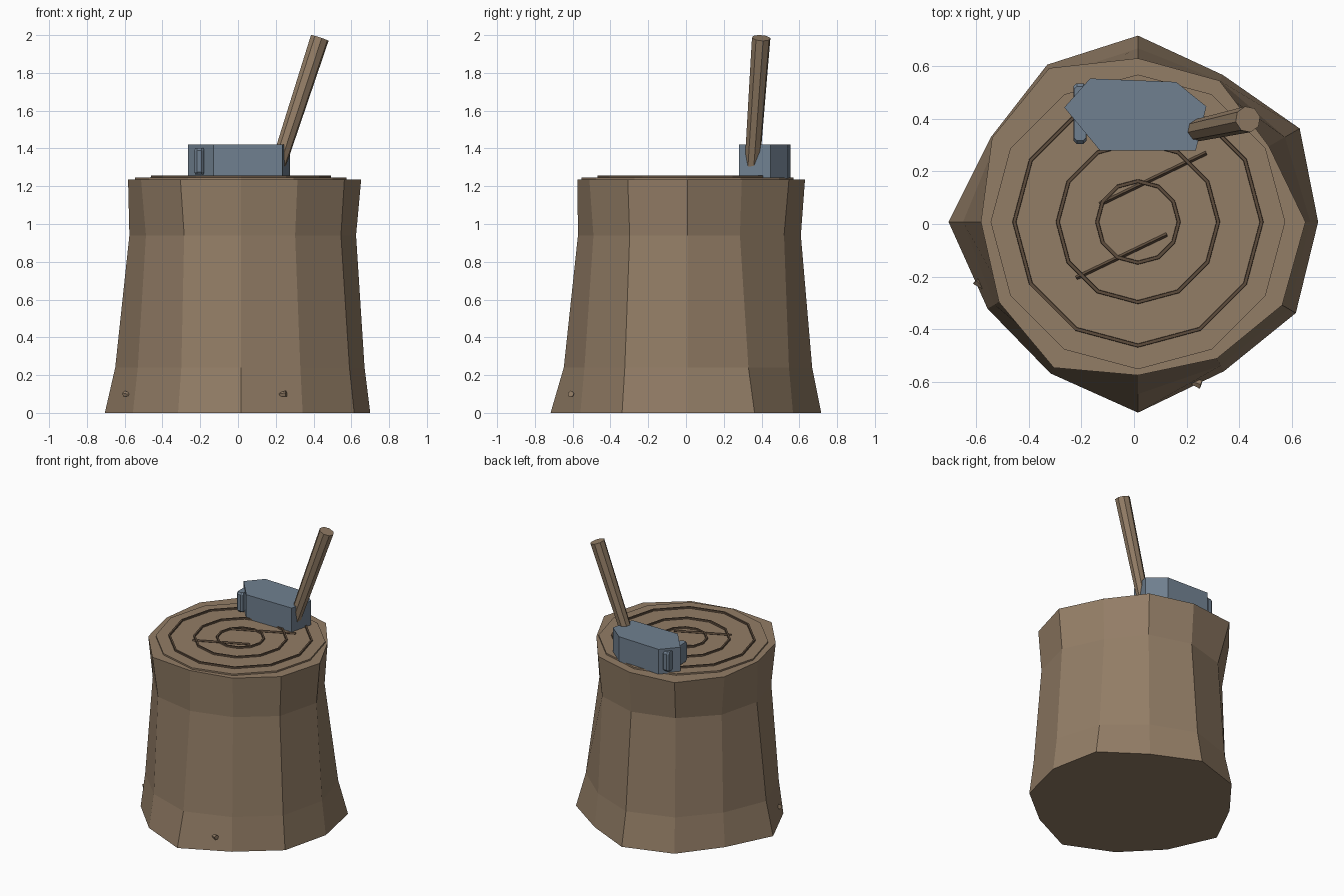
import bpy, bmesh, math
from mathutils import Vector, Matrix

if "Cube" in bpy.data.objects:
    bpy.data.objects.remove(bpy.data.objects["Cube"])

CX, CY = 0.015, 0.008


def mat(name, rgb):
    m = bpy.data.materials.new(name)
    m.diffuse_color = (*rgb, 1)
    m.use_nodes = True
    m.node_tree.nodes["Principled BSDF"].inputs["Base Color"].default_value = m.diffuse_color
    return m


wood = mat("brown wood", (0.29, 0.205, 0.132))
dark = mat("dark grain", (0.11, 0.072, 0.045))
steel = mat("blue grey steel", (0.162, 0.216, 0.279))


def make(name, bm, m):
    bmesh.ops.recalc_face_normals(bm, faces=bm.faces)
    me = bpy.data.meshes.new(name)
    bm.to_mesh(me)
    bm.free()
    me.materials.append(m)
    ob = bpy.data.objects.new(name, me)
    bpy.context.collection.objects.link(ob)
    return ob


def loft(name, loops, m):
    """Skin closed loops of points and cap both ends."""
    bm = bmesh.new()
    rows = [[bm.verts.new(p) for p in lp] for lp in loops]
    n = len(rows[0])
    for a, b in zip(rows, rows[1:]):
        for i in range(n):
            j = (i + 1) % n
            bm.faces.new((a[i], a[j], b[j], b[i]))
    bm.faces.new(rows[0][::-1])
    bm.faces.new(rows[-1])
    return make(name, bm, m)


def circle(r, z, n=12):
    return [(CX + r * math.cos(math.tau * i / n), CY + r * math.sin(math.tau * i / n), z)
            for i in range(n)]


def rod(name, p, q, r1, r2, n, m):
    p, q = Vector(p), Vector(q)
    bm = bmesh.new()
    rot = (q - p).to_track_quat('Z', 'Y').to_matrix().to_4x4()
    bmesh.ops.create_cone(bm, cap_ends=True, segments=n, radius1=r1, radius2=r2,
                          depth=(q - p).length, matrix=Matrix.Translation((p + q) / 2) @ rot)
    return make(name, bm, m)


# stump trunk: irregular 12-sided rings, flared foot and slightly flared top
levels = [
    (0.00, [.685, .71, .645, .708, .69, .645, .72, .66, .665, .725, .655, .693]),
    (0.24, [.655, .645, .62, .66, .64, .62, .665, .63, .63, .655, .63, .664]),
    (0.94, [.61, .555, .59, .60, .595, .595, .59, .58, .60, .58, .575, .612]),
    (1.235, [.637, .575, .62, .622, .675, .64, .597, .61, .64, .583, .60, .633]),
]
loops = []
for z, radii in levels:
    loops.append([(CX + r * math.cos(math.radians(30 * i)),
                   CY + r * math.sin(math.radians(30 * i)), z) for i, r in enumerate(radii)])
loft("stump_trunk", loops, wood)

# cut surface on top
loft("stump_cut_top", [circle(.56, 1.20), circle(.56, 1.246)], wood)

# growth rings
for k, r in enumerate((.155, .305, .47)):
    bm = bmesh.new()
    sect = [(-.008, 1.24), (.008, 1.24), (.006, 1.257), (-.006, 1.257)]
    rows = [[bm.verts.new(p) for p in circle(r + d, z)] for d, z in sect]
    for a, b in zip(rows, rows[1:] + rows[:1]):
        for i in range(12):
            j = (i + 1) % 12
            bm.faces.new((a[i], a[j], b[j], b[i]))
    make(f"growth_ring_{k + 1}", bm, dark)

# cracks across the cut top
rod("crack_1", (-.13, .075, 1.249), (.275, .27, 1.249), .008, .008, 4, dark)
rod("crack_2", (-.22, -.205, 1.249), (.125, -.04, 1.249), .008, .008, 4, dark)

# small root tips poking out near the foot
rod("root_tip_1", (.19, -.59, .095), (.255, -.61, .10), .004, .018, 5, wood)
rod("root_tip_2", (-.565, -.25, .095), (-.60, -.215, .10), .004, .018, 5, wood)

# axe head: six-sided block lying on the stump
outline = [(-.167, .553), (-.265, .443), (-.13, .28), (.235, .28), (.275, .447), (.16, .54)]
loft("axe_head", [[(x, y, z) for x, y in outline] for z in (1.24, 1.42)], steel)

# rounded cutting edge strip
hx, hy, c = .025, .115, .012
strip = [(hx, hy - c), (hx - c, hy), (-hx + c, hy), (-hx, hy - c),
         (-hx, -hy + c), (-hx + c, -hy), (hx - c, -hy), (hx, -hy + c)]
loft("axe_edge", [[(-.205 + x * s, .42 + y * s, z) for x, y in strip]
                  for z, s in ((1.262, .9), (1.275, 1), (1.39, 1), (1.403, .9))], steel)

# axe handle
rod("axe_handle", (.188, .345, 1.235), (.433, .398, 1.985), .04, .05, 8, wood)
